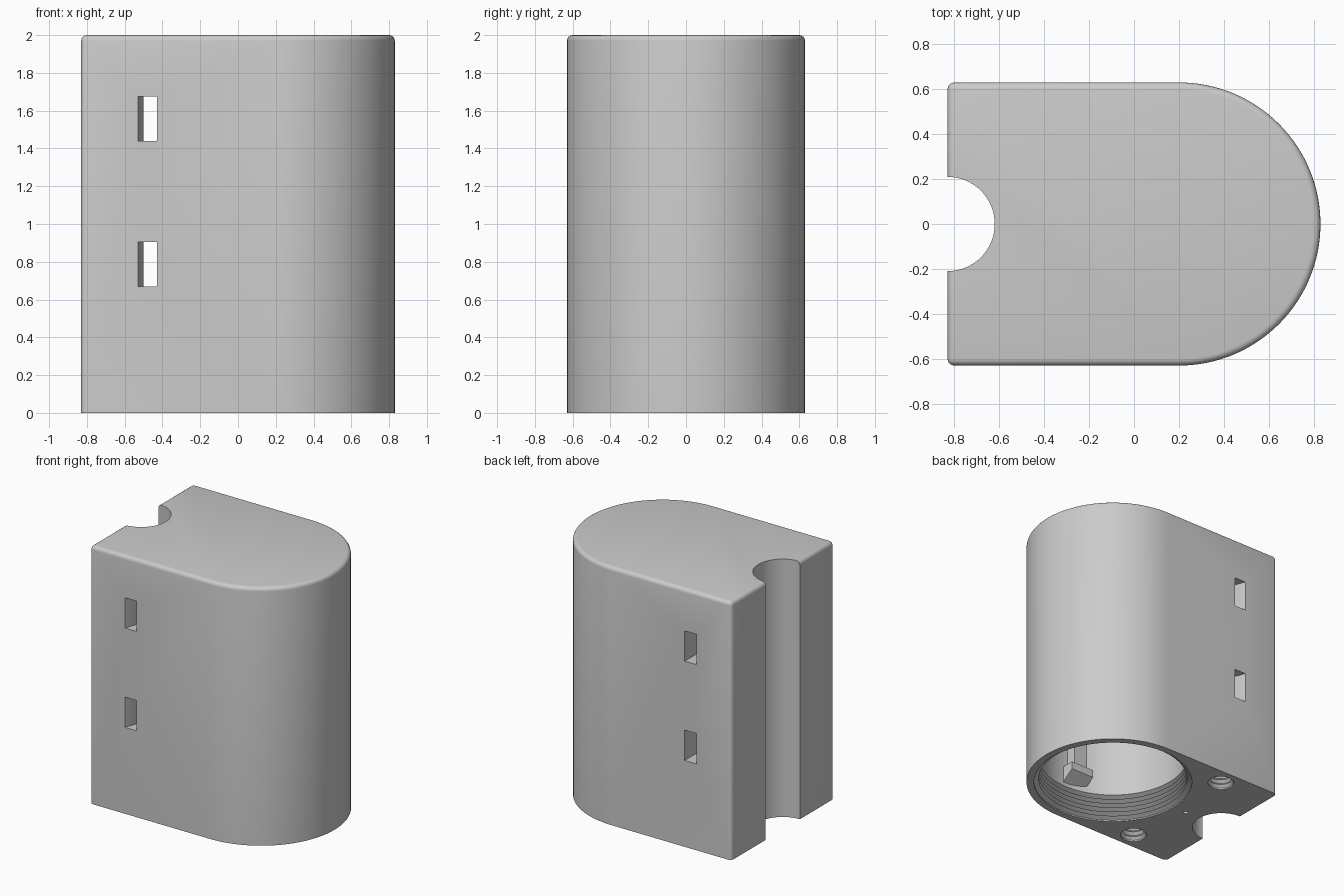
import bpy, bmesh, math
from mathutils import Vector

cube = bpy.data.objects.get("Cube")
if cube:
    bpy.data.objects.remove(cube, do_unlink=True)

grey = bpy.data.materials.new("plain grey")
grey.use_nodes = True
COLOUR = (0.6, 0.6, 0.6, 1)
grey.diffuse_color = COLOUR
grey.node_tree.nodes["Principled BSDF"].inputs["Base Color"].default_value = COLOUR

HALF, DEPTH, HEIGHT = 0.83, 0.63, 2.0
BORE_X, BORE_R, ROOF = 0.2, 0.54, 1.9


def make_object(name, bm):
    bmesh.ops.recalc_face_normals(bm, faces=bm.faces)
    mesh = bpy.data.meshes.new(name)
    bm.to_mesh(mesh)
    bm.free()
    mesh.materials.append(grey)
    obj = bpy.data.objects.new(name, mesh)
    bpy.context.collection.objects.link(obj)
    return obj


def prism(outline, z0, z1):
    """Extrude an xy outline between two heights."""
    bm = bmesh.new()
    face = bm.faces.new([bm.verts.new((x, y, z0)) for x, y in outline])
    new = bmesh.ops.extrude_face_region(bm, geom=[face])["geom"]
    bmesh.ops.translate(bm, vec=(0, 0, z1 - z0),
                        verts=[v for v in new if isinstance(v, bmesh.types.BMVert)])
    return bm


def lathe(name, profile, x, y, sides):
    """Closed solid from rings of (radius, height)."""
    bm = bmesh.new()
    rings = []
    for r, z in profile:
        rings.append([bm.verts.new((x + r * math.cos(math.tau * i / sides),
                                    y + r * math.sin(math.tau * i / sides), z))
                      for i in range(sides)])
    for low, high in zip(rings, rings[1:]):
        for i in range(sides):
            j = (i + 1) % sides
            bm.faces.new((low[i], low[j], high[j], high[i]))
    bm.faces.new(rings[0])
    bm.faces.new(rings[-1])
    return make_object(name, bm)


def thread(minor, major, pitch, turns):
    """Zigzag profile that begins just below the base."""
    points = [(major, -0.05), (major, 0.01)]
    for i in range(turns):
        points += [(minor, 0.01 + (i + 0.5) * pitch), (major, 0.01 + (i + 1) * pitch)]
    return points + [(minor, 0.01 + (turns + 0.5) * pitch)]


def cut(target, cutter):
    cutter.hide_render = True
    mod = target.modifiers.new("cut", "BOOLEAN")
    mod.operation = "DIFFERENCE"
    mod.solver = "EXACT"
    mod.object = cutter
    bpy.ops.object.select_all(action="DESELECT")
    bpy.context.view_layer.objects.active = target
    target.select_set(True)
    bpy.ops.object.modifier_apply(modifier=mod.name)
    bpy.data.objects.remove(cutter, do_unlink=True)


# Body: rounded-end block with softened top rim and corners
arc = [(BORE_X + DEPTH * math.cos(a), DEPTH * math.sin(a))
       for a in [math.pi * (i / 64 - 0.5) for i in range(65)]]
bm = prism([(-HALF, -DEPTH)] + arc + [(-HALF, DEPTH)], 0, HEIGHT)
bm.edges.ensure_lookup_table()
rim = [e for e in bm.edges
       if all(v.co.z > HEIGHT - 0.01 for v in e.verts)
       or all(v.co.x < -HALF + 0.01 and abs(v.co.y) > 0.6 for v in e.verts)
       and abs(e.verts[0].co.z - e.verts[1].co.z) > 1]
bmesh.ops.bevel(bm, geom=rim, offset=0.03, segments=4, profile=0.5, affect="EDGES")
body = make_object("holder_body", bm)

# Pole groove down the flat side
cut(body, lathe("groove_cutter", [(0.21, -0.1), (0.21, HEIGHT + 0.1)], -HALF, 0, 64))

# Main bore with a threaded mouth
cut(body, lathe("bore_cutter",
                thread(BORE_R, 0.575, 0.035, 5) + [(BORE_R, ROOF)], BORE_X, 0, 96))

# Threaded screw holes and a small pin hole
for side in (-1, 1):
    cut(body, lathe("screw_hole_cutter", thread(0.075, 0.095, 0.04, 8) + [(0.075, 0.42)],
                    -0.41, side * 0.495, 32))
cut(body, lathe("pin_hole_cutter", [(0.018, -0.05), (0.018, 0.1)], -0.49, 0, 16))

# Strap slots right through, flared toward the pole side at both mouths
half = [(-0.43, 0.7), (-0.533, 0.7), (-0.53, DEPTH), (-0.50, 0.55)]
slot = half + [(x, -y) for x, y in reversed(half)]
for low in (0.67, 1.44):
    cut(body, make_object("slot_cutter", prism(slot, low, low + 0.235)))

# Guide ribs inside the bore, each with a sloping foot
for side, label in ((-1, "front"), (1, "back")):
    bm = prism([(BORE_X - 0.18, side * 0.56), (BORE_X + 0.02, side * 0.56),
                (BORE_X + 0.02, side * 0.44), (BORE_X - 0.18, side * 0.44)], 0.22, 0.36)
    for v in bm.verts:
        if v.co.z < 0.3 and abs(v.co.y) < 0.5:
            v.co.z += 0.08
    make_object(label + "_rib_foot", bm)
    make_object(label + "_rib",
                prism([(BORE_X - 0.14, side * 0.56), (BORE_X - 0.02, side * 0.56),
                       (BORE_X - 0.02, side * 0.46), (BORE_X - 0.14, side * 0.46)],
                      0.34, ROOF + 0.01))

# Smooth curved walls, keep edges crisp
bpy.ops.object.select_all(action="DESELECT")
body.select_set(True)
bpy.context.view_layer.objects.active = body
bpy.ops.object.shade_smooth_by_angle(angle=math.radians(30))
